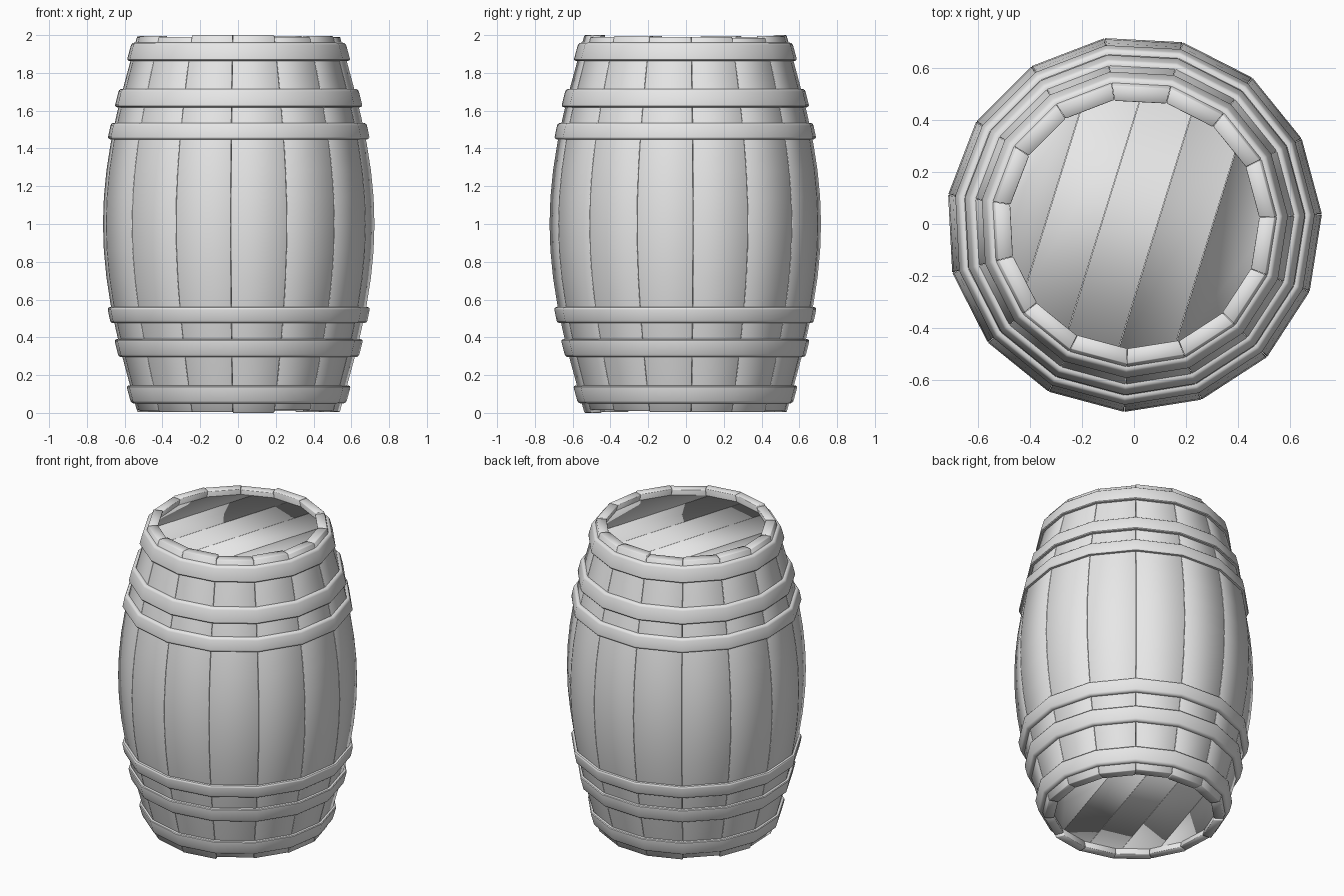
import bpy, bmesh, math, random
from mathutils import Vector

random.seed(4)
cube = bpy.data.objects.get("Cube")
if cube:
    bpy.data.objects.remove(cube, do_unlink=True)

SIDES = 15
STEP = math.tau / SIDES
START = math.radians(3)
THICK = 0.06

grey = bpy.data.materials.new("plain_grey")
grey.use_nodes = True
grey.diffuse_color = (0.8, 0.8, 0.8, 1)
grey.node_tree.nodes["Principled BSDF"].inputs["Base Color"].default_value = (0.8, 0.8, 0.8, 1)


def radius(z):
    """Outer corner radius of the bulging barrel wall at height z."""
    t = z - 1
    return 0.724 - 0.235 * t**2 + 0.05 * t**4


def polar(r, angle, z):
    return Vector((r * math.cos(angle), r * math.sin(angle), z))


def finish(bm, name, smooth_angle=None):
    bmesh.ops.recalc_face_normals(bm, faces=bm.faces)
    mesh = bpy.data.meshes.new(name)
    bm.to_mesh(mesh)
    bm.free()
    mesh.materials.append(grey)
    obj = bpy.data.objects.new(name, mesh)
    bpy.context.collection.objects.link(obj)
    if smooth_angle:
        bpy.ops.object.select_all(action='DESELECT')
        obj.select_set(True)
        bpy.context.view_layer.objects.active = obj
        bpy.ops.object.shade_smooth_by_angle(angle=math.radians(smooth_angle))
    return obj


def skin(bm, rings, closed):
    """Join a list of equal point loops with quads, capping the ends if open."""
    loops = [[bm.verts.new(p) for p in ring] for ring in rings]
    n = len(loops[0])
    pairs = list(zip(loops, loops[1:]))
    if closed:
        pairs.append((loops[-1], loops[0]))
    for a, b in pairs:
        for i in range(n):
            j = (i + 1) % n
            bm.faces.new((a[i], a[j], b[j], b[i]))
    if not closed:
        bm.faces.new(loops[0])
        bm.faces.new(loops[-1])


# Curved staves with slightly uneven ends
def stave(index):
    bm = bmesh.new()
    a0, a1 = START + index * STEP, START + (index + 1) * STEP
    front = index == 11
    low = 0 if front else random.choice((0.005, 0.01, 0.016))
    high = 2 if front else 2 - random.choice((0, 0.005, 0.01, 0.014))
    side = Vector((-math.sin((a0 + a1) / 2), math.cos((a0 + a1) / 2), 0)) * 0.0006
    rings = []
    count = 14
    for k in range(count + 1):
        z = low + (high - low) * k / count
        r = radius(z)
        rings.append([polar(r, a0, z) + side, polar(r, a1, z) - side,
                      polar(r - THICK, a1, z) - side, polar(r - THICK, a0, z) + side])
    skin(bm, rings, False)
    bmesh.ops.recalc_face_normals(bm, faces=bm.faces)
    corners = [e for e in bm.edges if e.calc_face_angle(0) > math.radians(50)]
    bmesh.ops.bevel(bm, geom=corners, offset=0.003, segments=1, affect='EDGES')
    finish(bm, f"stave_{index + 1}", 52)


for i in range(SIDES):
    stave(i)


# Hoops with rounded edges that follow the taper of the wall
def hoop(name, z0, z1):
    outer, edge = 0.02, 0.014
    section = [(-0.01, z0)]
    for centre, first in ((z0 + edge, -90), (z1 - edge, 0)):
        for s in range(4):
            a = math.radians(first + 30 * s)
            section.append((outer - edge + edge * math.cos(a), centre + edge * math.sin(a)))
    section.append((-0.01, z1))
    bm = bmesh.new()
    rings = [[polar(radius(z) + d, START + i * STEP, z) for d, z in section]
             for i in range(SIDES)]
    skin(bm, rings, True)
    finish(bm, name, 35)


for label, z0, z1 in (("end", 0.05, 0.145), ("quarter", 0.295, 0.39), ("bulge", 0.475, 0.56)):
    hoop(f"lower_{label}_hoop", z0, z1)
    hoop(f"upper_{label}_hoop", 2.008 - z1, 2.01 - z0)


# Recessed heads made of five diagonal boards
def head(name, z_bottom, z_top):
    along = polar(1, math.radians(72.7), 0)
    across = Vector((along.y, -along.x, 0))
    reach, gap = 0.52, 0.0008
    joints = [-0.5, -0.326, -0.12, 0.086, 0.29, 0.5]
    for n, (d0, d1) in enumerate(zip(joints, joints[1:])):
        l0, l1 = (math.sqrt(reach**2 - d * d) for d in (d0, d1))
        plan = [across * (d0 + gap) - along * l0, across * (d1 - gap) - along * l1,
                across * (d1 - gap) + along * l1, across * (d0 + gap) + along * l0]
        bm = bmesh.new()
        skin(bm, [[p + Vector((0, 0, z)) for p in plan] for z in (z_bottom, z_top)], False)
        for f in bm.faces:
            f.smooth = True
        # Long joints stay crisp, board ends are softened
        for e in bm.edges:
            run = e.verts[1].co - e.verts[0].co
            e.smooth = abs(run.normalized().dot(along)) < 0.99 and abs(run.z) < 0.01
        finish(bm, f"{name}_board_{n + 1}")


head("top_head", 1.91, 1.95)
head("bottom_head", 0.05, 0.09)
